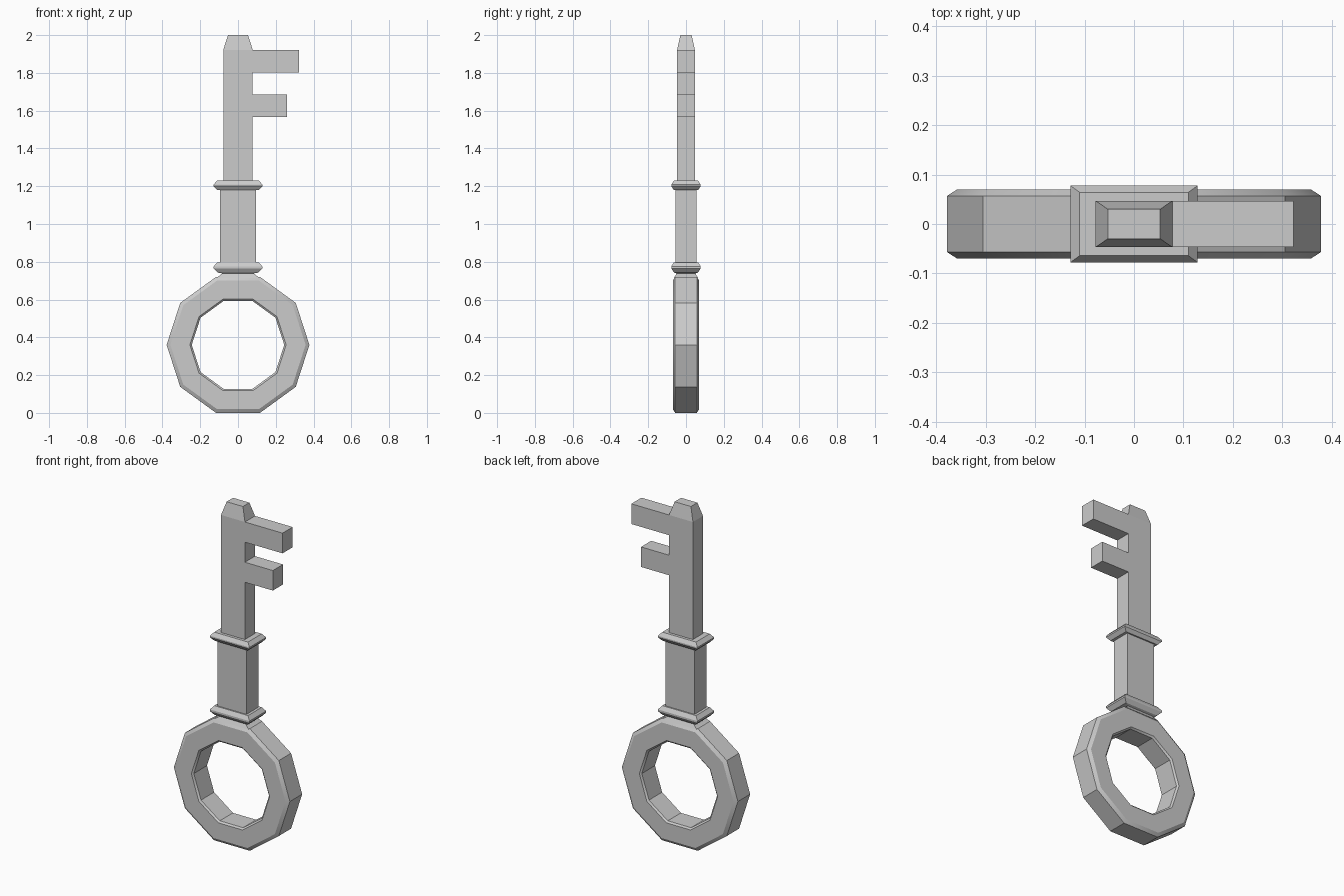
import bpy, bmesh, math

if "Cube" in bpy.data.objects:
    bpy.data.objects.remove(bpy.data.objects["Cube"])


def finish(bm, name):
    bmesh.ops.recalc_face_normals(bm, faces=bm.faces)
    mesh = bpy.data.meshes.new(name)
    bm.to_mesh(mesh)
    bm.free()
    obj = bpy.data.objects.new(name, mesh)
    bpy.context.collection.objects.link(obj)
    return obj


def loft(bm, sections):
    """Stack rectangles (z, half x, half y) and skin them; returns the +x side faces."""
    loops = [[bm.verts.new((sx * hx, sy * hy, z))
              for sx, sy in ((-1, -1), (1, -1), (1, 1), (-1, 1))]
             for z, hx, hy in sections]
    right = []
    for a, b in zip(loops, loops[1:]):
        for i in range(4):
            j = (i + 1) % 4
            face = bm.faces.new((a[i], a[j], b[j], b[i]))
            if i == 1:
                right.append(face)
    bm.faces.new(loops[0][::-1])
    bm.faces.new(loops[-1])
    return right


# Bow: ten-sided ring with softly chamfered section (radius, y)
SIDES, CENTRE = 10, 0.36
half = [(0.378, 0.057), (0.358, 0.07), (0.255, 0.07), (0.245, 0.061)]
section = half + [(r, -y) for r, y in reversed(half)]
bm = bmesh.new()
rings = []
for k in range(SIDES):
    a = math.tau * k / SIDES
    rings.append([bm.verts.new((r * math.cos(a), y, CENTRE + r * math.sin(a)))
                  for r, y in section])
for k in range(SIDES):
    p, q = rings[k], rings[(k + 1) % SIDES]
    for i in range(len(section)):
        j = (i + 1) % len(section)
        bm.faces.new((p[i], p[j], q[j], q[i]))
bow = finish(bm, "bow_ring")
bpy.context.view_layer.objects.active = bow
bow.select_set(True)
bpy.ops.object.shade_smooth_by_angle(angle=math.radians(34))

# Handle: flared neck, two collars and the thick part of the stem
bm = bmesh.new()
loft(bm, [
    (0.715, 0.115, 0.063), (0.738, 0.082, 0.05),
    (0.743, 0.108, 0.063), (0.765, 0.129, 0.078), (0.775, 0.129, 0.078),
    (0.797, 0.11, 0.064), (0.797, 0.094, 0.056),
    (1.18, 0.094, 0.056), (1.18, 0.11, 0.064),
    (1.2, 0.129, 0.078), (1.209, 0.129, 0.078),
    (1.23, 0.11, 0.064),
])
finish(bm, "handle_with_collars")

# Blade: thin stem with tapered tip; teeth extruded from its right side
bm = bmesh.new()
X, Y = 0.078, 0.047
levels = [1.22, 1.567, 1.685, 1.803, 1.922]
sides = loft(bm, [(z, X, Y) for z in levels] + [(2.0, 0.053, 0.03)])
for index, reach in ((1, 0.26), (3, 0.323)):
    out = bmesh.ops.extrude_discrete_faces(bm, faces=[sides[index]])
    for v in out["faces"][0].verts:
        v.co.x = reach
finish(bm, "blade_with_teeth")
